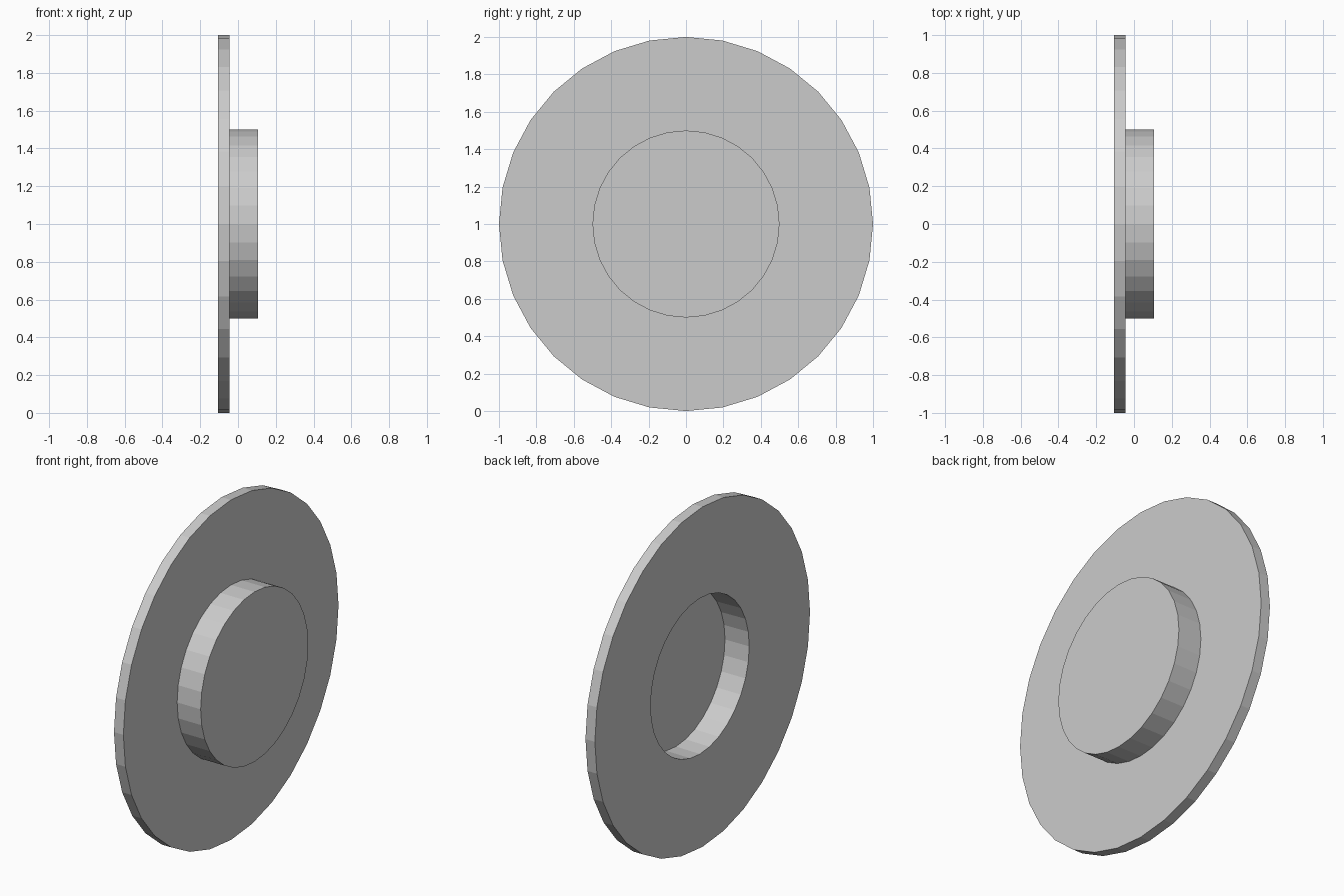
import bpy, bmesh
from math import cos, sin, tau

if "Cube" in bpy.data.objects:
    bpy.data.objects.remove(bpy.data.objects["Cube"])

SIDES = 32
# (x, radius) steps from the outer rim to the raised hub face
PROFILE = [(-0.046, 1.0), (-0.046, 0.5), (0.107, 0.5)]

# Stepped disc surface, facing +x
bm = bmesh.new()
rings = [[bm.verts.new((x, r * cos(tau * i / SIDES), 1 + r * sin(tau * i / SIDES)))
          for i in range(SIDES)] for x, r in PROFILE]
for outer, inner in zip(rings, rings[1:]):
    for i in range(SIDES):
        j = (i + 1) % SIDES
        bm.faces.new((outer[i], outer[j], inner[j], inner[i]))
bm.faces.new(rings[-1])  # hub face
bm.normal_update()

mesh = bpy.data.meshes.new("flanged_disc")
bm.to_mesh(mesh)
bm.free()
disc = bpy.data.objects.new("flanged_disc", mesh)
bpy.context.collection.objects.link(disc)

# Sheet thickness, grown backwards so the hub is hollow from behind
shell = disc.modifiers.new("thickness", "SOLIDIFY")
shell.thickness = 0.061
shell.offset = -1
